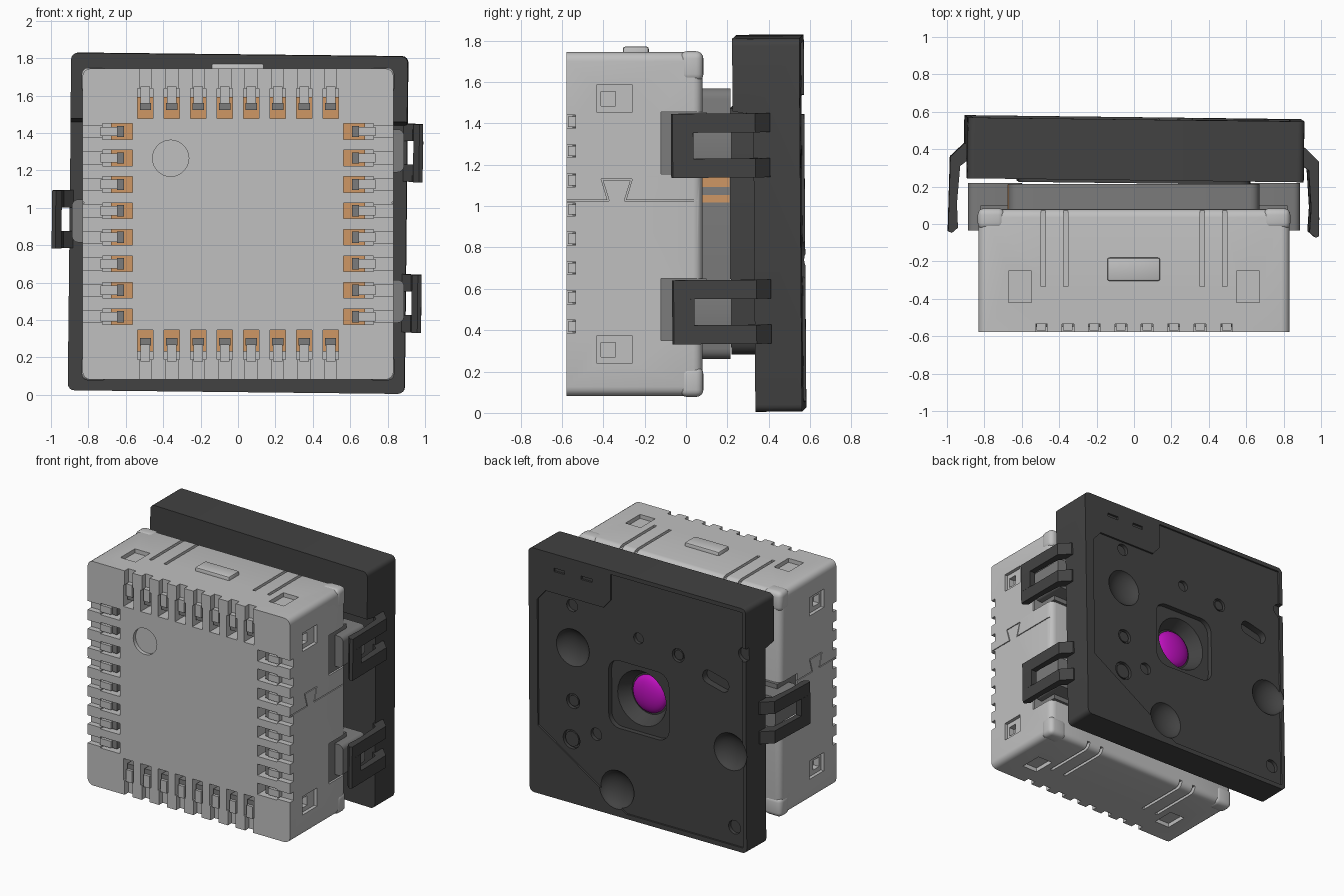
import bpy, bmesh, math
from mathutils import Matrix, Vector

if "Cube" in bpy.data.objects:
    bpy.data.objects.remove(bpy.data.objects["Cube"])

CZ = 0.913  # height of the centre axis


def material(name, r, g, b):
    m = bpy.data.materials.new(name)
    m.use_nodes = True
    m.diffuse_color = (r, g, b, 1)
    m.node_tree.nodes["Principled BSDF"].inputs["Base Color"].default_value = (r, g, b, 1)
    return m


LIGHT = material("light grey", 0.53, 0.53, 0.53)
MID = material("mid grey", 0.2, 0.2, 0.2)
DARK = material("charcoal", 0.055, 0.055, 0.055)
COPPER = material("copper", 0.62, 0.31, 0.13)
LENS = material("magenta glass", 0.5, 0.005, 0.5)


def box(bm, x, y, z, bevel=0.0, along=None, segs=4, mat=Matrix()):
    """Box from ranges; bevels all edges, or only those parallel to one axis."""
    size = Vector((x[1] - x[0], y[1] - y[0], z[1] - z[0]))
    mid = Vector((x[0] + x[1], y[0] + y[1], z[0] + z[1])) / 2
    vs = bmesh.ops.create_cube(bm, size=1, matrix=mat @ Matrix.Translation(mid) @ Matrix.Diagonal(size).to_4x4())["verts"]
    if bevel:
        edges = {e for v in vs for e in v.link_edges}
        if along is not None:
            edges = [e for e in edges if abs((e.verts[0].co - e.verts[1].co).normalized()[along]) > 0.9]
        bmesh.ops.bevel(bm, geom=list(edges), offset=bevel, segments=segs, profile=0.5, affect="EDGES")


def prism(bm, pts, place, a, b):
    """Extrude a 2D profile; place(p, q, depth) gives a 3D point."""
    f = bm.faces.new([bm.verts.new(place(p, q, a)) for p, q in pts])
    ext = bmesh.ops.extrude_face_region(bm, geom=[f])["geom"]
    shift = Vector(place(0, 0, b)) - Vector(place(0, 0, a))
    bmesh.ops.translate(bm, vec=shift, verts=[v for v in ext if isinstance(v, bmesh.types.BMVert)])


def disc(bm, x, z, r, y0, y1, r_in=None, segs=28):
    """Cylinder or cone along y, r at y1 and r_in at y0."""
    m = Matrix.Translation((x, (y0 + y1) / 2, z)) @ Matrix.Rotation(math.pi / 2, 4, "X")
    bmesh.ops.create_cone(bm, cap_ends=True, segments=segs, radius1=r, radius2=r_in or r, depth=abs(y1 - y0), matrix=m)


def dome(bm, x, y, z, r, squash=1.0):
    m = Matrix.Translation((x, y, z)) @ Matrix.Diagonal((1, squash, 1, 1)) @ Matrix.Rotation(math.pi / 2, 4, "X")
    bmesh.ops.create_uvsphere(bm, u_segments=32, v_segments=16, radius=r, matrix=m)


def make(name, mat, build):
    bm = bmesh.new()
    build(bm)
    bmesh.ops.recalc_face_normals(bm, faces=bm.faces)
    me = bpy.data.meshes.new(name)
    bm.to_mesh(me)
    bm.free()
    me.materials.append(mat)
    ob = bpy.data.objects.new(name, me)
    bpy.context.scene.collection.objects.link(ob)
    return ob


def activate(ob):
    bpy.ops.object.select_all(action="DESELECT")
    ob.select_set(True)
    bpy.context.view_layer.objects.active = ob


def cut(ob, build):
    """Subtract a shape; an invalid result leaves the part as it was."""
    before = ob.data.copy()
    tool = make("cutter", ob.data.materials[0], build)
    mod = ob.modifiers.new("cut", "BOOLEAN")
    mod.operation, mod.solver, mod.object = "DIFFERENCE", "EXACT", tool
    activate(ob)
    bpy.ops.object.modifier_apply(modifier=mod.name)
    bpy.data.objects.remove(tool)
    if len(ob.data.polygons) < len(before.polygons):
        ob.data = before


def flip(s):
    return Matrix.Diagonal((s, 1, 1, 1))


# The four sides of the socket, each with eight contact positions
SIDES = [Matrix.Translation((0, 0, CZ)) @ Matrix.Rotation(k * math.pi / 2, 4, "Y") for k in range(4)]
STEPS = [(i - 3.5) * 0.1415 for i in range(8)]


def contacts(half, y, r):
    def build(bm):
        for m in SIDES:
            for u in STEPS:
                box(bm, (u - half, u + half), y, r, mat=m)
    return build


# Socket body
R = 0.832


def body_shape(bm):
    box(bm, (-R, R), (-0.578, 0.08), (CZ - R, CZ + R))
    edges = [e for e in bm.edges if max(v.co.y for v in e.verts) > 0]
    bmesh.ops.bevel(bm, geom=edges, offset=0.045, segments=4, profile=0.5, affect="EDGES")


body = make("socket_body", LIGHT, body_shape)
cut(body, contacts(0.032, (-0.7, -0.535), (0.575, 0.95)))
cut(body, contacts(0.042, (-0.61, -0.43), (0.565, 0.725)))


def windows_and_slits(bm):
    disc(bm, -0.36, 1.265, 0.097, -0.65, -0.55)
    for s in (-1, 1):
        for t in (-1, 1):
            zc, zf = CZ + t * 0.607, CZ + t * R
            box(bm, (R - 0.025, 1), (-0.43, -0.26), (zc - 0.068, zc + 0.068), mat=flip(s))
            box(bm, (s * 0.61 - 0.062, s * 0.61 + 0.062), (-0.42, -0.25), (zf - 0.03, zf + 0.03))
            for x in (0.365, 0.485):
                box(bm, (s * x - 0.011, s * x + 0.011), (-0.335, 0.2), (zf - 0.02, zf + 0.05))


def deep_pockets(bm):
    for s in (-1, 1):
        for t in (-1, 1):
            zc = CZ + t * 0.607
            box(bm, (R - 0.07, 1), (-0.41, -0.34), (zc - 0.035, zc + 0.035), mat=flip(s))


def joint_lines(bm):
    upper = [(-0.7, 1.03), (-0.38, 1.03), (-0.41, 1.13), (-0.26, 1.13), (-0.29, 1.03), (0.2, 1.03)]
    lower = [(0.2, 1.024), (-0.299, 1.024), (-0.268, 1.124), (-0.402, 1.124), (-0.371, 1.024), (-0.7, 1.024)]
    for s in (-1, 1):
        prism(bm, upper + lower, lambda p, q, d: (s * d, p, q), R - 0.008, 1)


# (side, height) of each clip and its matching lug
CLIPS = [(1, 1.305), (1, 0.5), (-1, 0.93)]


def lug_notches(bm):
    for s, z in CLIPS:
        box(bm, (0.79, 1), (-0.12, 0.2), (z - 0.15, z + 0.15), mat=flip(s))


for shape in (windows_and_slits, deep_pockets, lug_notches, joint_lines):
    cut(body, shape)


def corner_guards(bm):
    for sx in (-1, 1):
        for sz in (-1, 1):
            m = Matrix.Translation((0, 0, CZ)) @ Matrix.Diagonal((sx, 1, sz, 1))
            box(bm, (0.69, R + 0.004), (-0.03, 0.084), (0.69, R + 0.004), 0.035, mat=m)


make("corner_guards", LIGHT, corner_guards)
make("top_latch", LIGHT, lambda bm: box(bm, (-0.143, 0.14), (-0.305, -0.18), (1.7, 1.772), 0.012, segs=2))

# Contact pins and copper pads
make("contact_pads", COPPER, contacts(0.042, (-0.45, -0.425), (0.565, 0.68)))
make("contact_pins", LIGHT, contacts(0.025, (-0.57, -0.43), (0.645, 0.735)))
make("pin_tips", MID, contacts(0.03, (-0.55, -0.43), (0.61, 0.648)))


# Sensor package between socket and cover
def package(bm):
    box(bm, (-0.67, 0.67), (0.0, 0.215), (0.26, 1.57), 0.05, 1)
    for s, z in CLIPS:
        box(bm, (0.6, 0.888), (-0.035, 0.22), (z - 0.115, z + 0.115), 0.035, 1, mat=flip(s))
        box(bm, (0.6, 0.82), (-0.119, 0.1), (z - 0.149, z + 0.149), mat=flip(s))


make("sensor_package", MID, package)


def side_pads(bm):
    for s in (-1, 1):
        for z, h in ((1.035, 0.018), (1.12, 0.028)):
            box(bm, (s * 0.672 - 0.004, s * 0.672 + 0.004), (0.07, 0.21), (z - h, z + h))


make("package_side_pads", COPPER, side_pads)


# Cover plate with a deeper top wall
def cover_shape(bm):
    prof = [(0.34, 0.015), (0.565, 0.015), (0.565, 1.82), (0.24, 1.82), (0.24, 1.47), (0.34, 1.45)]
    prism(bm, prof, lambda p, q, d: (d, p, q), -0.9, 0.9)
    edges = [e for e in bm.edges if abs(e.verts[0].co.y - e.verts[1].co.y) > 0.2
             and abs(e.verts[0].co.x - e.verts[1].co.x) < 0.01]
    corners = [e for e in edges if min(v.co.z for v in e.verts) > 1.7 or max(v.co.z for v in e.verts) < 0.1]
    bmesh.ops.bevel(bm, geom=corners, offset=0.035, segments=4, profile=0.5, affect="EDGES")


cover = make("cover", DARK, cover_shape)
outline = [(0.83, 0.52), (0.1, 0.05), (-0.87, 0.05), (-0.87, 1.79), (0.22, 1.79), (0.22, 1.6),
           (0.28, 1.53), (0.76, 1.53), (0.83, 1.45)]
cut(cover, lambda bm: prism(bm, outline, lambda p, q, d: (p, d, q), 0.552, 0.7))
cut(cover, lambda bm: box(bm, (-0.25, 0.25), (0.515, 0.7), (CZ - 0.25, CZ + 0.25), 0.09, 1, 6))


def cover_holes(bm):
    disc(bm, 0, CZ, 0.21, 0.42, 0.53, 0.15)
    for x, z in ((0.545, 1.16), (-0.76, 0.73), (0.18, 0.21)):
        dome(bm, x, 0.58, z, 0.145, 0.6)
    small = [(0.55, 1.47, 0.045), (0, 1.37, 0.04), (-0.33, 1.33, 0.05), (0.545, 0.765, 0.055),
             (0.56, 0.48, 0.07), (0.355, 0.57, 0.045), (-0.79, 0.18, 0.05), (-0.88, 1.48, 0.05)]
    for x, z, r in small:
        disc(bm, x, z, r, 0.525, 0.65, segs=20)
    turn = Matrix.Translation((-0.64, 0, 1.22)) @ Matrix.Rotation(-0.25, 4, "Y")
    box(bm, (-0.11, 0.11), (0.5, 0.65), (-0.05, 0.05), 0.045, 1, mat=turn)
    for x in (0.645, 0.42):
        box(bm, (x - 0.045, x + 0.045), (0.55, 0.65), (1.69, 1.715))


cut(cover, cover_holes)


def plugs(bm):
    for x, z, r in ((0.545, 0.765, 0.04), (0.56, 0.48, 0.055), (-0.33, 1.33, 0.036)):
        disc(bm, x, z, r, 0.5, 0.545, segs=20)


def clips(bm):
    arm = [(0.88, 0.42), (0.91, 0.42), (0.983, 0.35), (0.99, -0.05), (0.97, -0.058), (0.938, -0.03),
           (0.945, 0.1), (0.93, 0.3), (0.88, 0.34)]
    bridge = [(0.99, 0.05), (0.99, -0.05), (0.97, -0.058), (0.938, -0.03), (0.942, 0.05)]
    for s, z in CLIPS:
        for t in (-1, 1):
            prism(bm, arm, lambda p, q, d: (s * p, q, d), z + t * 0.063, z + t * 0.155)
        prism(bm, bridge, lambda p, q, d: (s * p, q, d), z - 0.063, z + 0.063)


cover_parts = [
    cover,
    make("cover_plugs", DARK, plugs),
    make("cover_clips", DARK, clips),
    make("cover_core", DARK, lambda bm: box(bm, (-0.62, 0.62), (0.222, 0.36), (0.29, 1.48), 0.06, 1)),
    make("lens", LENS, lambda bm: dome(bm, 0, 0.42, CZ, 0.138, 0.38)),
]

# The cover sits slightly askew
pivot = Matrix.Translation((0, 0.4, CZ))
skew = Matrix.Rotation(-0.012, 4, "Z") @ Matrix.Rotation(0.011, 4, "Y") @ Matrix.Rotation(0.007, 4, "X")
for ob in cover_parts:
    ob.data.transform(pivot @ skew @ pivot.inverted())

for ob in [o for o in bpy.context.scene.objects if o.type == "MESH"]:
    activate(ob)
    bpy.ops.object.shade_smooth_by_angle(angle=math.radians(35))
